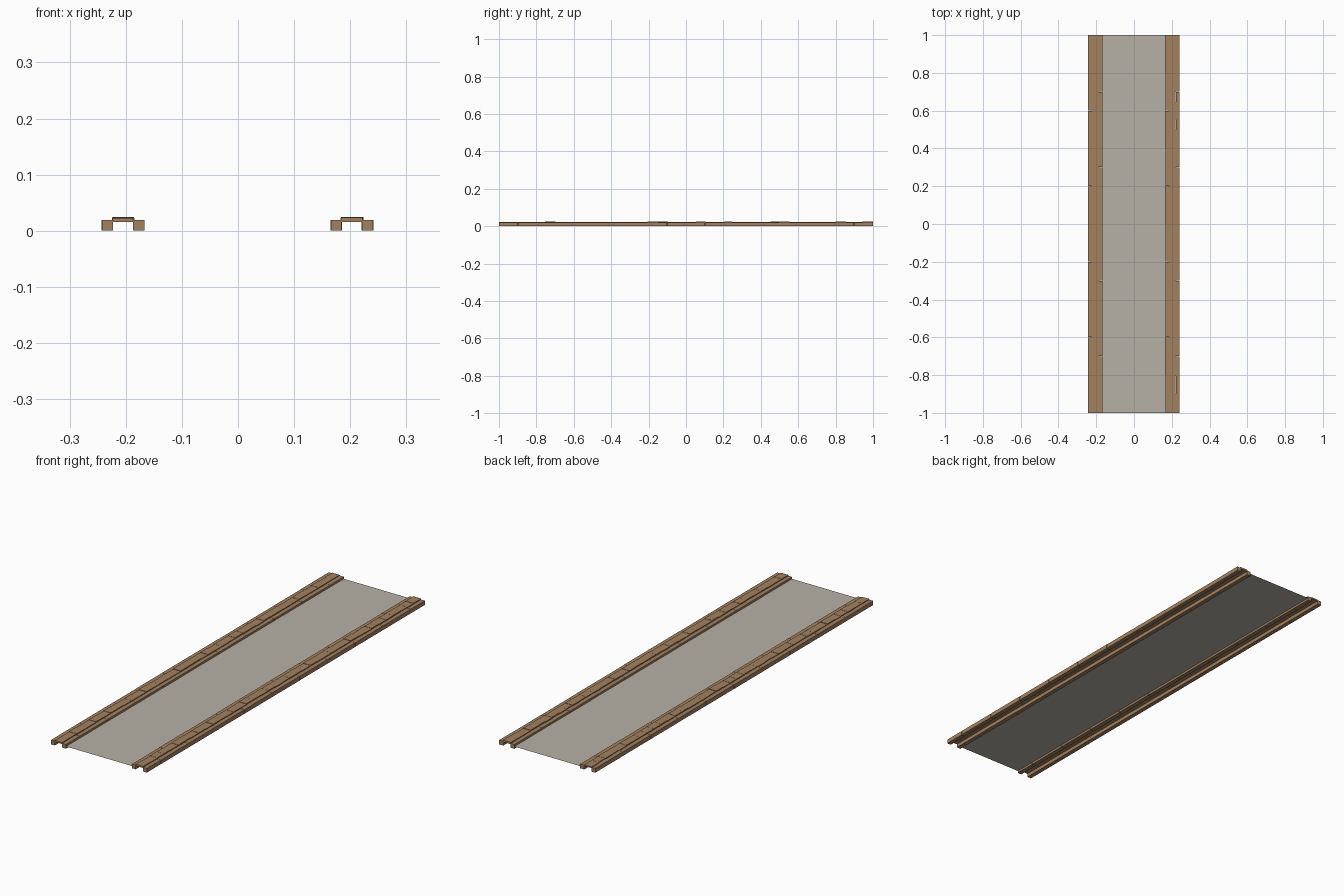
import bpy, bmesh, random
from mathutils import Matrix, Vector

if "Cube" in bpy.data.objects:
    bpy.data.objects.remove(bpy.data.objects["Cube"])

random.seed(4)


def material(name, rgb):
    m = bpy.data.materials.new(name)
    m.diffuse_color = (*rgb, 1)
    m.use_nodes = True
    m.node_tree.nodes["Principled BSDF"].inputs["Base Color"].default_value = m.diffuse_color
    return m


BROWN = material("brown_stone", (0.37, 0.22, 0.12))
GREY = material("grey_paving", (0.47, 0.44, 0.38))


def add_box(bm, x0, x1, y0, y1, z0, z1):
    mid = Vector(((x0 + x1) / 2, (y0 + y1) / 2, (z0 + z1) / 2))
    size = Vector((x1 - x0, y1 - y0, z1 - z0))
    bmesh.ops.create_cube(bm, size=1, matrix=Matrix.Translation(mid) @ Matrix.Diagonal((*size, 1)))


def finish(bm, name, mat):
    me = bpy.data.meshes.new(name)
    bm.to_mesh(me)
    bm.free()
    me.materials.append(mat)
    ob = bpy.data.objects.new(name, me)
    bpy.context.collection.objects.link(ob)


def rail(name, x0, x1, joints):
    # row of long blocks with hairline joints
    bm = bmesh.new()
    for a, b in zip(joints, joints[1:]):
        j = random.uniform(0, 0.0008)
        add_box(bm, x0 + j, x1 - j, a + (0.0005 if a > -1 else 0),
                b - (0.0005 if b < 1 else 0), 0, 0.0195 - j)
    finish(bm, name, BROWN)


def cap(name, x0, x1):
    # short flat stones bridging the two rails, slightly uneven
    bm = bmesh.new()
    n = 40
    step = 2 / n
    cuts = [-1] + [-1 + step * i + random.uniform(-0.006, 0.006) for i in range(1, n)] + [1]
    for a, b in zip(cuts, cuts[1:]):
        add_box(bm, x0 + random.uniform(0, 0.003), x1 - random.uniform(0, 0.003),
                a, b, 0.016, random.uniform(0.0222, 0.0242))
    finish(bm, name, BROWN)


even = [-1 + 0.2 * i for i in range(10)] + [1]
odd = [-1] + [-0.9 + 0.2 * i for i in range(10)] + [1]

# two identical kerbs, joints staggered between their rails
for side, cx in (("left", -0.2045), ("right", 0.2035)):
    rail(side + "_kerb_west_rail", cx - 0.0385, cx - 0.0180, even)
    rail(side + "_kerb_east_rail", cx + 0.0170, cx + 0.0380, odd)
    cap(side + "_kerb_cap", cx - 0.0205, cx + 0.0200)

# thin path surface between the kerbs
bm = bmesh.new()
bm.faces.new([bm.verts.new((x, y, 0.01)) for x, y in
              ((-0.167, -1), (0.166, -1), (0.166, 1), (-0.167, 1))])
finish(bm, "path_surface", GREY)
